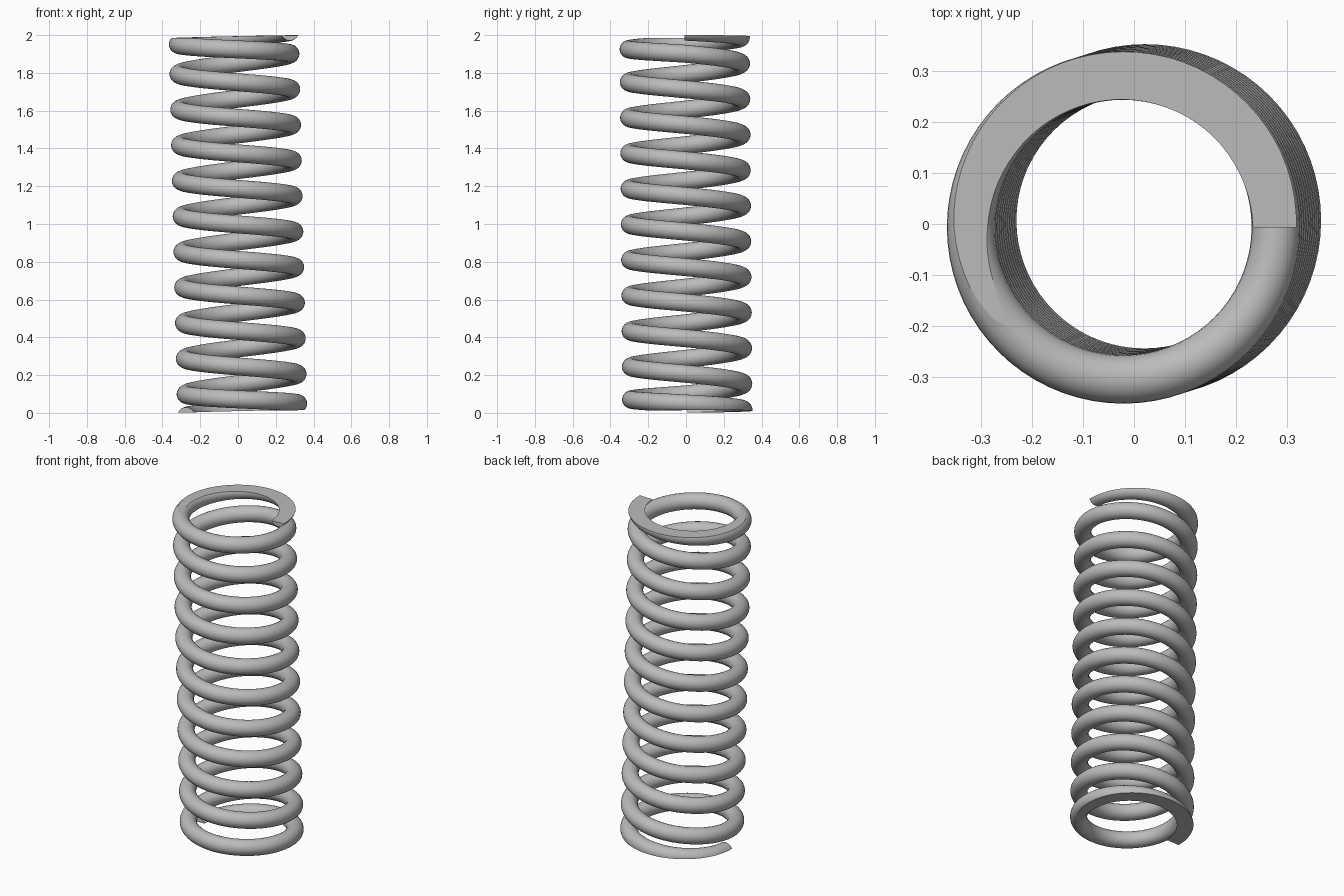
import bpy, bmesh, math
from mathutils import Vector, Matrix

cube = bpy.data.objects.get("Cube")
if cube:
    bpy.data.objects.remove(cube, do_unlink=True)

COIL_R, WIRE_R = 0.2975, 0.0475
TURNS, HALF_H = 11.5, 0.992
STEPS, SIDES = 72, 24

steel = bpy.data.materials.new("spring_steel")
steel.use_nodes = True
grey = (0.5, 0.5, 0.5, 1)
steel.diffuse_color = grey
steel.node_tree.nodes["Principled BSDF"].inputs["Base Color"].default_value = grey


def end_drop(u):
    """Wire height relative to the ground end, in the tighter last turn."""
    return 0.02 - 0.1 * u - 0.017 * u * u


def wire_height(u):
    """Wire centre height after u turns down from the top end."""
    if u < 1:
        return HALF_H + end_drop(u)
    if u > TURNS - 1:
        return -HALF_H - end_drop(TURNS - u)
    top = HALF_H + end_drop(1)
    return top - 2 * top * (u - 1) / (TURNS - 2)


# Sweep the round wire along the helix
bm = bmesh.new()
rings = []
count = int(TURNS * STEPS)
for i in range(count + 1):
    u = i / STEPS
    a = 2 * math.pi * u
    z = wire_height(u)
    ring = []
    for k in range(SIDES):
        t = 2 * math.pi * k / SIDES
        r = COIL_R + WIRE_R * math.cos(t)
        ring.append(bm.verts.new((r * math.cos(a), r * math.sin(a), z + WIRE_R * math.sin(t))))
    rings.append(ring)
for lower, upper in zip(rings, rings[1:]):
    for k in range(SIDES):
        j = (k + 1) % SIDES
        bm.faces.new((lower[k], lower[j], upper[j], upper[k]))
bm.faces.new(rings[0])
bm.faces.new(rings[-1])

# Grind both ends flat
for side in (1, -1):
    geom = bm.verts[:] + bm.edges[:] + bm.faces[:]
    cut = bmesh.ops.bisect_plane(bm, geom=geom, dist=1e-6, plane_co=(0, 0, side * HALF_H),
                                 plane_no=(0, 0, side), clear_outer=True)
    rim = [e for e in cut["geom_cut"] if isinstance(e, bmesh.types.BMEdge) and e.is_boundary]
    bmesh.ops.triangle_fill(bm, edges=rim, use_beauty=True, normal=(0, 0, side))
bmesh.ops.recalc_face_normals(bm, faces=bm.faces[:])
flat = [abs(f.normal.z) > 0.999 and abs(abs(f.calc_center_median().z) - HALF_H) < 1e-4
        for f in bm.faces]

# Lean the spring slightly and stand it on the ground
lean = Vector((0, 0, 1)).rotation_difference(Vector((-0.044, -0.014, 1.984)))
bm.transform(Matrix.Translation((0, 0, 1)) @ lean.to_matrix().to_4x4())

mesh = bpy.data.meshes.new("coil_spring")
bm.to_mesh(mesh)
bm.free()
mesh.materials.append(steel)
spring = bpy.data.objects.new("coil_spring", mesh)
bpy.context.collection.objects.link(spring)

# Smooth wire, flat ground ends
bpy.ops.object.select_all(action="DESELECT")
spring.select_set(True)
bpy.context.view_layer.objects.active = spring
bpy.ops.object.shade_smooth_by_angle(angle=math.radians(30))
for poly, is_flat in zip(mesh.polygons, flat):
    if is_flat:
        poly.use_smooth = False
